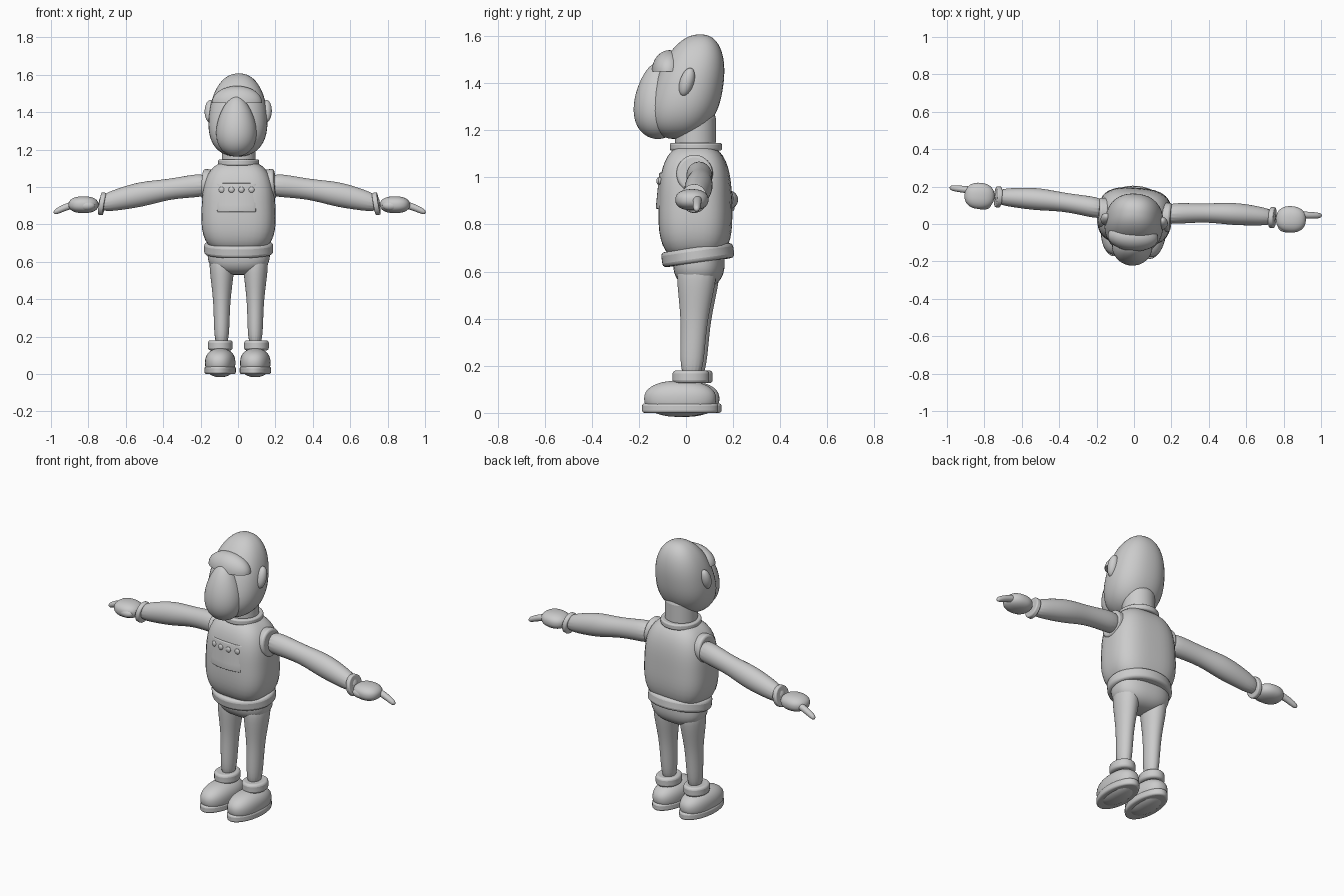
import bpy, bmesh, math
from mathutils import Matrix, Vector

cube = bpy.data.objects.get("Cube")
if cube:
    bpy.data.objects.remove(cube, do_unlink=True)

GREY = (0.6, 0.6, 0.6, 1)
TURN = math.radians(-4.3)  # the whole figure stands slightly turned
material = bpy.data.materials.new("plain grey")
material.use_nodes = True
material.diffuse_color = GREY
material.node_tree.nodes["Principled BSDF"].inputs["Base Color"].default_value = GREY


def finish(name, bm, mirror=False, subsurf=False, bevel=0, thickness=0):
    """Turn a bmesh into a shaded object with its modifiers."""
    bmesh.ops.recalc_face_normals(bm, faces=bm.faces)
    mesh = bpy.data.meshes.new(name)
    bm.to_mesh(mesh)
    bm.free()
    mesh.materials.append(material)
    ob = bpy.data.objects.new(name, mesh)
    bpy.context.collection.objects.link(ob)
    ob.rotation_euler.z = TURN
    if mirror:
        ob.modifiers.new("Mirror", 'MIRROR').use_mirror_merge = False
    if thickness:
        solidify = ob.modifiers.new("Solidify", 'SOLIDIFY')
        solidify.thickness = thickness
        solidify.offset = 0
    if bevel:
        rounding = ob.modifiers.new("Bevel", 'BEVEL')
        rounding.width = bevel
        rounding.segments = 3
    if subsurf:
        smooth = ob.modifiers.new("Subdivision", 'SUBSURF')
        smooth.levels = smooth.render_levels = 2
    for other in bpy.context.selected_objects:
        other.select_set(False)
    ob.select_set(True)
    bpy.context.view_layer.objects.active = ob
    bpy.ops.object.shade_smooth_by_angle(angle=math.radians(50))


def blob(name, centre, radii, power=2, taper=0, lean=0, tilt=0, half=False, **options):
    """Superellipsoid that narrows upwards (taper) and slides back upwards (lean)."""
    bm = bmesh.new()
    bmesh.ops.create_uvsphere(bm, u_segments=40, v_segments=28, radius=1)
    if half:
        everything = bm.verts[:] + bm.edges[:] + bm.faces[:]
        cut = bmesh.ops.bisect_plane(bm, geom=everything, plane_co=(0, 0, 0),
                                     plane_no=(0, 0, -1), clear_outer=True)
        rim = [g for g in cut["geom_cut"] if isinstance(g, bmesh.types.BMEdge)]
        bmesh.ops.contextual_create(bm, geom=rim)
    for v in bm.verts:
        v.co /= sum(abs(c) ** power for c in v.co) ** (1 / power)
        narrow = 1 - taper * v.co.z
        v.co = Vector((v.co.x * narrow * radii[0],
                       v.co.y * narrow * radii[1] + lean * v.co.z,
                       v.co.z * radii[2]))
    bm.transform(Matrix.Translation(centre) @ Matrix.Rotation(tilt, 4, 'X'))
    finish(name, bm, **options)


def band(name, centre, radii, depth, axis='X', angle=0, **options):
    """Short oval cylinder, turned by an angle about one axis."""
    bm = bmesh.new()
    bmesh.ops.create_cone(bm, cap_ends=True, segments=48, radius1=1, radius2=1, depth=depth)
    bm.transform(Matrix.Translation(centre) @ Matrix.Rotation(angle, 4, axis)
                 @ Matrix.Diagonal((*radii, 1, 1)))
    finish(name, bm, bevel=depth / 4, **options)


def limb(name, start, end, radii, aspect=1, bow=(0, 0, 0)):
    """Mirrored limb with evenly spaced rings along a gently bowed line."""
    bm = bmesh.new()
    start, end, bow = Vector(start), Vector(end), Vector(bow)
    turn = (end - start).to_track_quat('Z', 'Y')
    rings = []
    for i, radius in enumerate(radii):
        t = i / (len(radii) - 1)
        middle = start.lerp(end, t) + bow * math.sin(math.pi * t)
        angles = [math.tau * k / 16 for k in range(16)]
        rings.append([bm.verts.new(middle + turn @ Vector(
            (radius * math.cos(a), radius * aspect * math.sin(a), 0))) for a in angles])
    for low, high in zip(rings, rings[1:]):
        for k in range(len(low)):
            bm.faces.new((low[k - 1], low[k], high[k], high[k - 1]))
    bm.faces.new(rings[0])
    bm.faces.new(rings[-1])
    finish(name, bm, mirror=True, subsurf=True)


# Head
blob("head", (0, .01, 1.385), (.155, .147, .222), power=2.3, taper=.13, lean=.05)
blob("muzzle", (0, -.12, 1.325), (.105, .1, .162), taper=.25)
blob("brow", (0, -.07, 1.45), (.135, .075, .09), half=True)
blob("ear", (.15, .015, 1.405), (.03, .03, .062), tilt=-.3, mirror=True)

# Neck and collar
band("neck", (0, .04, 1.2), (.09, .087), .2)
band("collar", (0, .042, 1.13), (.11, .111), .033)

# Torso, belt and hips
blob("torso", (0, .04, .89), (.196, .153, .25), power=3, taper=.05)
band("belt", (0, .05, .67), (.185, .154), .064, angle=.14)
blob("hips", (0, .055, .64), (.166, .108, .11), power=2.5)

# Legs and shoes
limb("leg", (.09, .056, .66), (.09, .028, .14), (.075, .065, .046, .043, .036), aspect=1.25)
band("sole", (.094, -.018, .02), (.083, .162), .04, mirror=True)
blob("shoe", (.094, -.018, .06), (.08, .153, .077), power=2.3, mirror=True)
band("ankle_cuff", (.097, .028, .153), (.066, .078), .054, mirror=True)

# Arms
limb("arm", (.15, .065, 1.015), (.76, .09, .905), (.06, .055, .05, .063, .055, .04),
     aspect=1.1, bow=(0, .015, .015))
band("armhole_ring", (.17, .05, 1.015), (.08, .077), .05, 'Y', 1.5, mirror=True)
band("wrist_cuff", (.735, .09, .91), (.061, .056), .027, 'Y', 1.4, mirror=True)

# Hands with a pointing finger
blob("fist", (.835, .088, .905), (.08, .07, .045), power=2.3, mirror=True)
blob("thumb", (.815, .042, .9), (.045, .026, .026), mirror=True)
limb("pointing_finger", (.84, .113, .915), (1, .12, .86), (.02, .02, .018, .015),
     bow=(0, 0, .01))


# Curved chest panel with a row of buttons
def panel_y(x, z):
    return -.2 + 2 * x * x + .1 * z


bm = bmesh.new()
bmesh.ops.create_grid(bm, x_segments=12, y_segments=4, size=1)
for v in bm.verts:
    x, z = v.co.x * .1, .942 + v.co.y * .077
    v.co = (x, panel_y(x, z), z)
finish("chest_panel", bm, thickness=.03, bevel=.005)
for i in range(4):
    x, z = (i - 1.5) * .053, .985
    blob("button_%d" % (i + 1), (x, panel_y(x, z) - .015, z), (.016, .009, .016))
